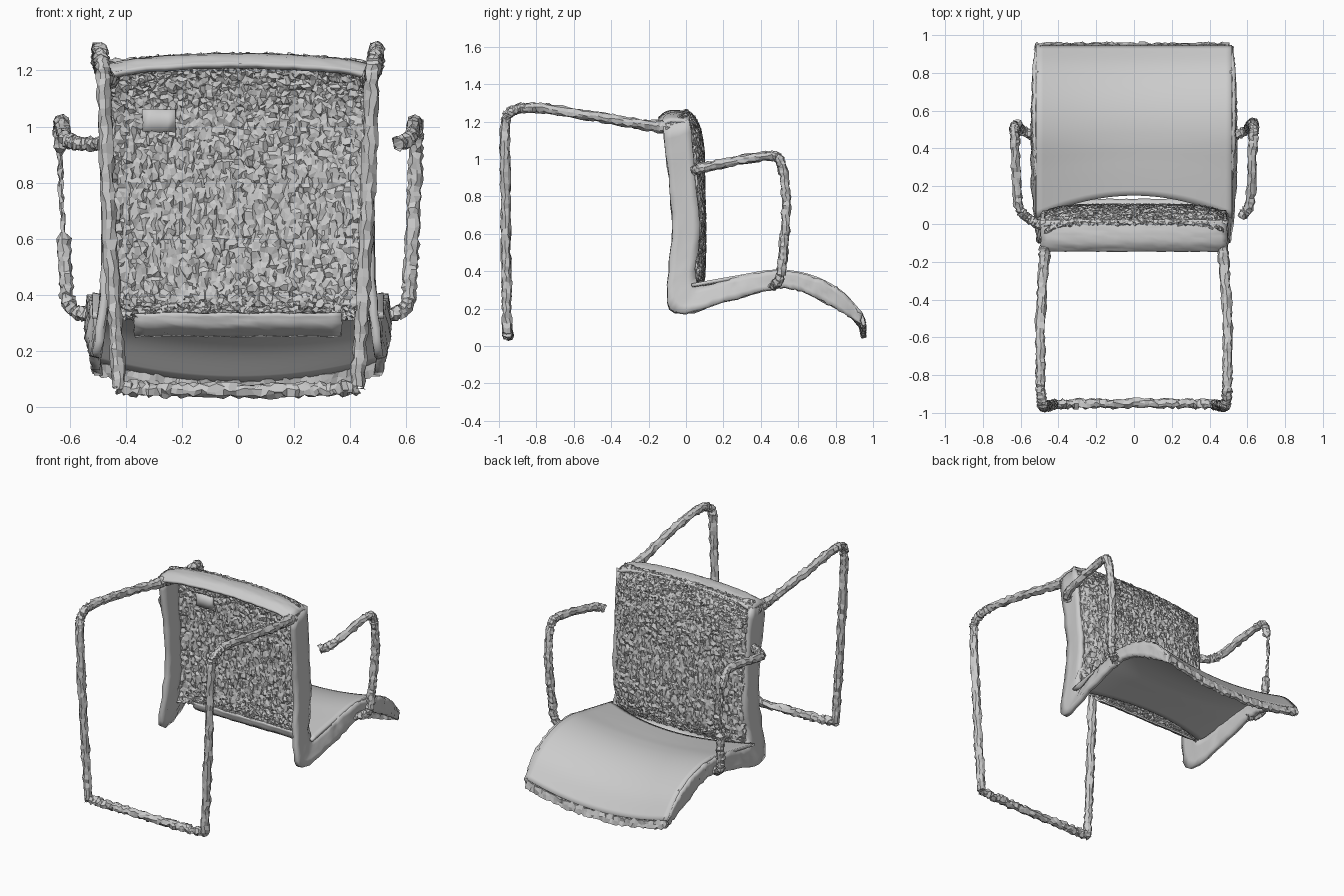
import bpy
import random
from mathutils import Vector

random.seed(4)
cube = bpy.data.objects.get("Cube")
if cube:
    bpy.data.objects.remove(cube)

grey = bpy.data.materials.new("plain_grey")
grey.use_nodes = True
grey.diffuse_color = (0.6, 0.6, 0.6, 1)
grey.node_tree.nodes["Principled BSDF"].inputs["Base Color"].default_value = (0.6, 0.6, 0.6, 1)


def spline(points, steps):
    """Smooth path through the points."""
    p = [Vector(q) for q in points]
    p = [2 * p[0] - p[1]] + p + [2 * p[-1] - p[-2]]
    path = []
    for a, b, c, d in zip(p, p[1:], p[2:], p[3:]):
        for i in range(steps):
            t = i / steps
            path.append(b + (c - a) * t / 2 + (a - b * 2.5 + c * 2 - d / 2) * t * t
                        + ((b - c) * 1.5 + (d - a) / 2) * t ** 3)
    return path + [p[-2]]


def roughen(mesh, amount):
    for v in mesh.vertices:
        v.co += Vector([random.uniform(-amount, amount) for _ in range(3)])


def add(name, mesh, smooth):
    mesh.materials.clear()
    mesh.materials.append(grey)
    ob = bpy.data.objects.new(name, mesh)
    bpy.context.collection.objects.link(ob)
    for poly in mesh.polygons:
        poly.use_smooth = smooth
    return ob


def sheet(name, rows, thickness, rough=0, smooth=True):
    """Thin shell through rows of points."""
    n = len(rows[0])
    faces = [(r * n + i, r * n + i + 1, r * n + n + i + 1, r * n + n + i)
             for r in range(len(rows) - 1) for i in range(n - 1)]
    mesh = bpy.data.meshes.new(name)
    mesh.from_pydata([co for row in rows for co in row], [], faces)
    roughen(mesh, rough)
    ob = add(name, mesh, smooth)
    mod = ob.modifiers.new("thickness", "SOLIDIFY")
    mod.thickness = thickness
    mod.offset = 0


def tube(name, points, radius, thin=None, rough=0.006, steps=12):
    """Rough round bar; thin(co) scales its radius."""
    data = bpy.data.curves.new(name, "CURVE")
    data.dimensions = "3D"
    data.bevel_depth = radius
    data.bevel_resolution = 2
    data.use_fill_caps = True
    path = spline(points, steps)
    line = data.splines.new("POLY")
    line.points.add(len(path) - 1)
    for pt, co in zip(line.points, path):
        pt.co = (*co, 1)
        pt.radius = thin(co) if thin else 1
    helper = bpy.data.objects.new(name + "_path", data)
    bpy.context.collection.objects.link(helper)
    graph = bpy.context.evaluated_depsgraph_get()
    mesh = bpy.data.meshes.new_from_object(helper.evaluated_get(graph))
    bpy.data.objects.remove(helper)
    roughen(mesh, rough)
    add(name, mesh, False)


def across(half, count):
    return [half * (2 * i / count - 1) for i in range(count + 1)]


# Upright panel, rough on both faces
upright = spline([(0.075, 0.315), (0.09, 0.38), (0.095, 0.6), (0.09, 0.85), (0.085, 1.05),
                  (0.055, 1.17), (0.0, 1.23)], 14)
rows = []
for y, z in upright:
    rise = max(0, z - 1.0) * 0.12
    rows.append([(x, y - 0.04 * abs(x / 0.47) ** 6, z + rise * (1 - (x / 0.47) ** 2))
                 for x in across(0.47, 90)])
sheet("upright_panel", rows, 0.014, 0.008, False)

# Thin lip rolled forward along the top
lip = spline([(0.02, 1.21), (-0.04, 1.22), (-0.1, 1.215), (-0.14, 1.185)], 5)
sheet("top_lip", [[(x, y, z + 0.03 * (1 - (x / 0.49) ** 2) - 0.02 * abs(x / 0.49) ** 8)
                   for x in across(0.49, 30)] for y, z in lip], 0.022, 0.002)

# Smooth curl under the upright panel and the small flake on its face
curl = spline([(0.06, 0.335), (0.075, 0.29), (0.13, 0.255)], 4)
sheet("panel_curl", [[(x, y, z) for x in across(0.37, 20)] for y, z in curl], 0.012, 0.003)
sheet("panel_flake", [[(x - 0.28, 0.06, z) for x in across(0.06, 4)]
                      for z in (0.98, 1.02, 1.06)], 0.02, 0.004)

# Dished lower panel: arched opening by the upright panel, sagging free end
profile = spline([(0.03, 0.325), (0.28, 0.37), (0.48, 0.4), (0.66, 0.375),
                  (0.82, 0.295), (0.94, 0.17)], 6)
rows = []
for y, z in profile:
    near = max(0, 1 - y / 0.45)
    row = []
    for x in across(0.52, 28):
        arch = 1 - (x / 0.52) ** 2
        row.append((x, y + 0.13 * arch * near,
                    z - arch * (0.05 * (1 - 0.8 * near) + 0.03 * y ** 3)))
    rows.append(row)
sheet("lower_panel", rows, 0.018)
end = [Vector(p) for p in rows[-1]]
sheet("lower_panel_end_lip", [[p.lerp(q, t / 2) + Vector((0, 0.005 * k, -0.025 * k))
                               for p, q in zip(end, end[1:]) for t in range(2)]
                              for k in range(3)], 0.02, 0.007, False)

# Side rails run down the upright panel and along the lower panel
inner = spline([(0.48, 0.02, 1.215), (0.47, 0.07, 0.65), (0.48, 0.06, 0.33), (0.51, 0.28, 0.37),
                (0.52, 0.48, 0.4), (0.52, 0.66, 0.375), (0.52, 0.82, 0.3), (0.51, 0.94, 0.17)], 8)
outer = spline([(0.48, -0.12, 1.17), (0.465, -0.075, 0.65), (0.5, -0.085, 0.2), (0.53, 0.2, 0.235),
                (0.53, 0.48, 0.31), (0.53, 0.62, 0.29), (0.52, 0.8, 0.2), (0.5, 0.935, 0.115)], 8)
for side, word in ((-1, "right"), (1, "left")):
    flip = Vector((side, 1, 1))
    rows = [[a.lerp(b, t / 4) * flip for t in range(5)] for a, b in zip(inner, outer)]
    sheet(word + "_side_rail", rows, 0.03, 0.005)

    # Leg: out from the top of the upright panel, then bent down
    leg = [(0.46, -0.06, 1.17), (0.475, -0.2, 1.18), (0.495, -0.5, 1.23), (0.495, -0.8, 1.275),
           (0.49, -0.93, 1.255), (0.48, -0.965, 1.17), (0.465, -0.965, 0.8),
           (0.445, -0.96, 0.4), (0.425, -0.955, 0.07)]
    tube(word + "_leg", [Vector(p) * flip for p in leg], 0.026,
         lambda co: 1 + 0.6 * max(0, 1 + co.y * 4))

    # Armrest: the left one stops short of the frame, the right post is worn thin
    arm = [(0.49, -0.01, 0.94), (0.57, 0.04, 0.94), (0.615, 0.12, 0.96), (0.63, 0.43, 1.015),
           (0.635, 0.51, 0.97), (0.63, 0.535, 0.75), (0.615, 0.52, 0.5),
           (0.6, 0.5, 0.36), (0.52, 0.46, 0.32)]
    if side > 0:
        arm = arm[1:]
    tube(word + "_armrest", [Vector(p) * flip for p in arm], 0.025,
         lambda co: 0.3 if co.x < 0 and 0.6 < co.z < 0.92 and co.y > 0.3 else 1)

# Foot bar joins the leg ends
tube("foot_bar", [(-0.43, -0.955, 0.07), (-0.2, -0.95, 0.06), (0.2, -0.95, 0.06),
                  (0.43, -0.955, 0.07)], 0.025, None, 0.008, 16)
